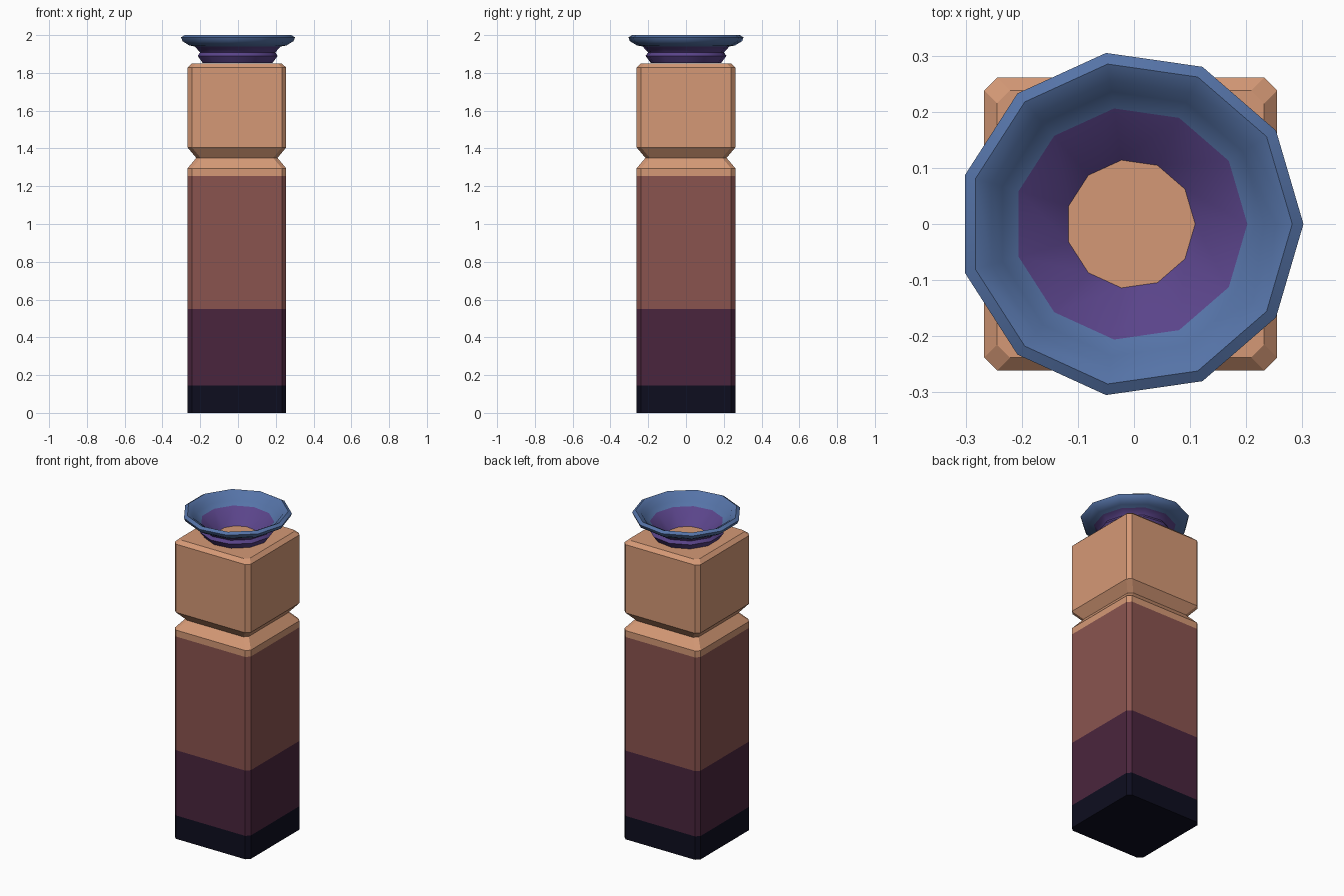
import bpy, math

if "Cube" in bpy.data.objects:
    bpy.data.objects.remove(bpy.data.objects["Cube"])

CX = -0.006  # shared axis of column and bowl


def material(name, rgb):
    m = bpy.data.materials.new(name)
    lin = [(c / 255 / 12.92) if c < 11 else ((c / 255 + 0.055) / 1.055) ** 2.4 for c in rgb]
    m.diffuse_color = (*lin, 1)
    m.use_nodes = True
    m.node_tree.nodes["Principled BSDF"].inputs["Base Color"].default_value = m.diffuse_color
    return m


black = material("near black", (13, 13, 31))
plum = material("dark plum", (74, 37, 61))
brown = material("red brown", (138, 84, 79))
tan = material("warm tan", (213, 153, 118))
blue = material("slate blue", (85, 115, 167))
purple = material("purple", (90, 68, 138))


def loft(name, rings, mats, bands, capped=False, closed=False):
    """Join rings of points with quads; bands gives a material index per band."""
    n = len(rings[0])
    verts = [p for r in rings for p in r]
    faces, idx = [], []
    count = len(rings) if closed else len(rings) - 1
    for k in range(count):
        a, b = k * n, ((k + 1) % len(rings)) * n
        for i in range(n):
            j = (i + 1) % n
            faces.append((a + i, a + j, b + j, b + i))
            idx.append(bands[k])
    if capped:
        faces += [tuple(reversed(range(n))), tuple(range(len(verts) - n, len(verts)))]
        idx += [bands[0], bands[-1]]
    me = bpy.data.meshes.new(name)
    me.from_pydata(verts, [], faces)
    for m in mats:
        me.materials.append(m)
    me.polygons.foreach_set("material_index", idx)
    me.update()
    ob = bpy.data.objects.new(name, me)
    bpy.context.collection.objects.link(ob)
    return ob


def square(h, z, c=0.023):
    """Square with cut corners, counter-clockwise."""
    d = h - c
    pts = [(h, -d), (h, d), (d, h), (-d, h), (-h, d), (-h, -d), (-d, -h), (d, -h)]
    return [(CX + x, y, z) for x, y in pts]


def polygon(r, z, n=11):
    return [(CX + r * math.cos(2 * math.pi * i / n), r * math.sin(2 * math.pi * i / n), z)
            for i in range(n)]


# square column with a groove below its head, coloured by height
column = [(0.261, 0), (0.261, 0.145), (0.261, 0.55), (0.261, 1.255), (0.261, 1.295),
          (0.215, 1.35), (0.261, 1.405), (0.261, 1.828), (0.238, 1.85)]
loft("column", [square(h, z) for h, z in column], [black, plum, brown, tan],
     [0, 1, 2, 3, 3, 3, 3, 3], capped=True)

# eleven-sided bowl, outline running up the outside and down the inside
bowl = [(0.115, 1.852), (0.188, 1.852), (0.216, 1.89), (0.203, 1.908), (0.232, 1.94),
        (0.262, 1.945), (0.300, 1.968), (0.308, 1.988), (0.288, 2.0),
        (0.258, 1.985), (0.238, 1.952), (0.208, 1.935)]
dish = loft("bowl", [polygon(r, z) for r, z in bowl], [blue, purple],
            [1, 1, 1, 1, 0, 0, 0, 0, 0, 0, 0, 1], closed=True)
bpy.context.view_layer.objects.active = dish
dish.select_set(True)
bpy.ops.object.shade_smooth_by_angle(angle=math.radians(50))
